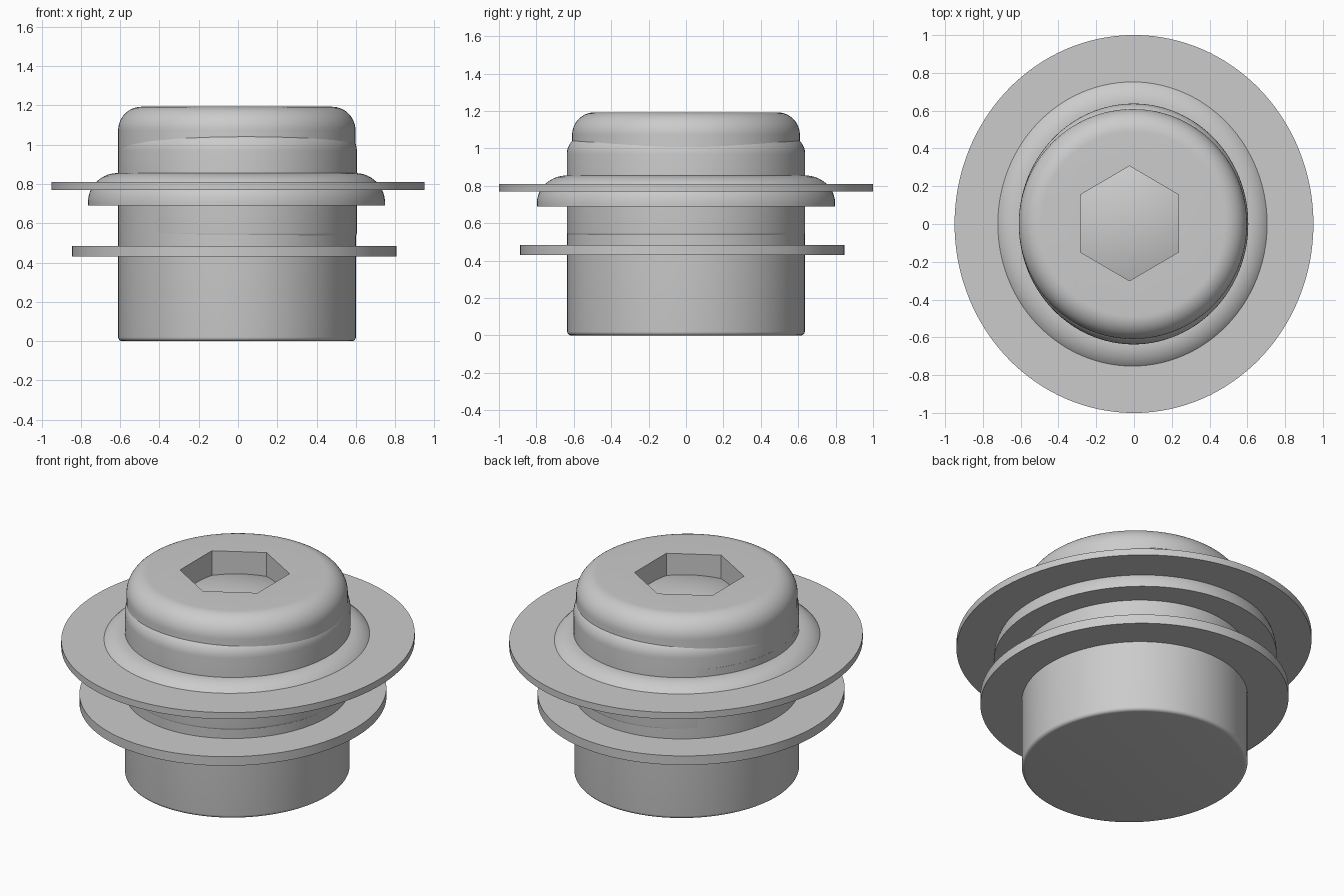
import bpy, bmesh
from math import sin, cos, pi, radians

if "Cube" in bpy.data.objects:
    bpy.data.objects.remove(bpy.data.objects["Cube"])

SEGS = 128


def arc(cr, cz, rad, a0, a1, n=10):
    """Profile points (radius, height) along a circular arc, angles in degrees."""
    return [(cr + rad * cos(radians(a0 + (a1 - a0) * i / n)),
             cz + rad * sin(radians(a0 + (a1 - a0) * i / n))) for i in range(n + 1)]


def lathe(name, profile, stretch=1.0, offset=(0, 0)):
    """Spin an open profile (bottom to top) into a closed solid, stretched in y."""
    bm = bmesh.new()
    rings = []
    for r, z in profile:
        rings.append([bm.verts.new((offset[0] + r * cos(2 * pi * i / SEGS),
                                    offset[1] + r * stretch * sin(2 * pi * i / SEGS), z))
                      for i in range(SEGS)])
    for a, b in zip(rings, rings[1:]):
        for i in range(SEGS):
            j = (i + 1) % SEGS
            bm.faces.new((a[i], a[j], b[j], b[i]))
    bm.faces.new(rings[0][::-1])
    bm.faces.new(rings[-1])
    mesh = bpy.data.meshes.new(name)
    bm.to_mesh(mesh)
    bm.free()
    ob = bpy.data.objects.new(name, mesh)
    bpy.context.collection.objects.link(ob)
    return ob


def disc(name, r, z0, z1, stretch, offset=(0, 0)):
    return lathe(name, [(r, z0), (r, z1)], stretch, offset)


parts = []

# Lower body with small bottom bevel
parts.append(lathe("lower_body", arc(0.585, 0.02, 0.02, -90, 0, 5) + [(0.605, 0.9)],
                   1.05, (-0.005, 0)))

# Upper body, rounded shoulder, hollowed under the cap
parts.append(lathe("upper_body",
                   arc(0.587, 0.55, 0.02, -90, 0, 5) + arc(0.502, 0.97, 0.105, 0, 90) + [(0.4, 0.98)],
                   1.05, (-0.002, 0)))

# Domed collar and the two flat rings
parts.append(lathe("collar", [(0.756, 0.69)] + arc(0.606, 0.705, 0.15, 0, 90, 14),
                   1.055, (-0.008, 0)))
parts.append(disc("upper_ring", 0.95, 0.77, 0.81, 1.053))
parts.append(disc("lower_ring", 0.826, 0.43, 0.485, 1.049, (-0.02, -0.02)))

# Cap with rounded rim
cap = lathe("cap", [(0.604, 0.9)] + arc(0.484, 1.073, 0.12, 0, 90, 14), 1.008, (-0.006, 0))
parts.append(cap)

# Hexagonal socket cut into the cap
bpy.ops.mesh.primitive_cylinder_add(vertices=6, radius=0.304, depth=0.4,
                                    location=(-0.024, 0.003, 1.2))
cutter = bpy.context.object
cutter.name = "socket_cutter"
cutter.scale.x = 0.985
cutter.hide_render = True
cut = cap.modifiers.new("socket", 'BOOLEAN')
cut.operation = 'DIFFERENCE'
cut.solver = 'EXACT'
cut.object = cutter
bpy.context.view_layer.objects.active = cap
bpy.ops.object.modifier_apply(modifier=cut.name)
bpy.data.objects.remove(cutter)

# Gently domed socket floor
parts.append(lathe("socket_floor",
                   [(0.36, 0.98)] + [(0.36 * (1 - t / 10) + 0.001, 1.1 - 0.07 * (1 - t / 10) ** 2)
                                     for t in range(11)]))

# Smooth curved surfaces, keep edges sharp
bpy.ops.object.select_all(action='DESELECT')
for p in parts:
    p.select_set(True)
bpy.context.view_layer.objects.active = parts[0]
bpy.ops.object.shade_smooth_by_angle(angle=radians(30))
